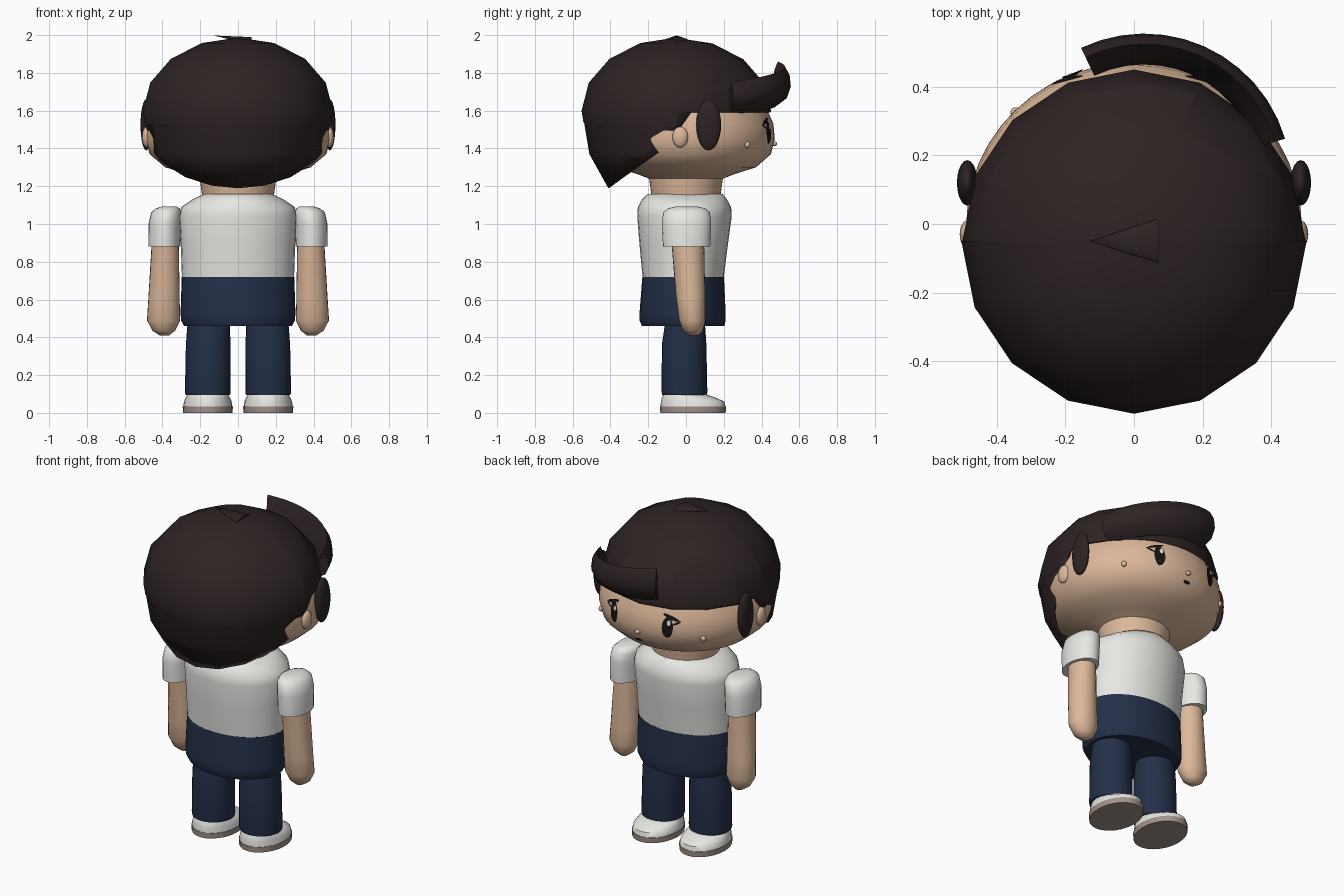
import bpy, bmesh
from math import sin, cos, pi, sqrt, radians
from mathutils import Vector

cube = bpy.data.objects.get("Cube")
if cube:
    bpy.data.objects.remove(cube, do_unlink=True)


def material(name, rgb):
    m = bpy.data.materials.new(name)
    m.use_nodes = True
    color = (*rgb, 1)
    m.diffuse_color = color
    m.node_tree.nodes["Principled BSDF"].inputs["Base Color"].default_value = color
    return m


HAIR = material("dark brown hair", (.027, .017, .017))
SKIN = material("skin", (.72, .48, .325))
SHIRT = material("white cloth", (.8, .8, .77))
NAVY = material("navy cloth", (.017, .029, .065))
SOLE = material("sole grey", (.36, .29, .25))
BLACK = material("black", (.008, .006, .006))


def finish(name, bm, mat, angle=50):
    mesh = bpy.data.meshes.new(name)
    bm.to_mesh(mesh)
    bm.free()
    mesh.materials.append(mat)
    ob = bpy.data.objects.new(name, mesh)
    bpy.context.collection.objects.link(ob)
    bpy.ops.object.select_all(action='DESELECT')
    ob.select_set(True)
    bpy.context.view_layer.objects.active = ob
    bpy.ops.object.shade_smooth_by_angle(angle=radians(angle))
    return ob


def skin_rings(name, rings, mat, angle=50):
    """Closed solid bridging equal-length loops of points."""
    bm = bmesh.new()
    loops = [[bm.verts.new(p) for p in ring] for ring in rings]
    n = len(loops[0])
    for a, b in zip(loops, loops[1:]):
        for i in range(n):
            j = (i + 1) % n
            bm.faces.new((a[i], a[j], b[j], b[i]))
    bm.faces.new(loops[0][::-1])
    bm.faces.new(loops[-1])
    bmesh.ops.recalc_face_normals(bm, faces=bm.faces[:])
    return finish(name, bm, mat, angle)


def tube(name, rows, mat, side=1, n=24, angle=50):
    """Stack of ellipses; each row is z, centre x, centre y, radius x, radius y."""
    rings = [[(side * (cx + rx * cos(2 * pi * i / n)), cy + ry * sin(2 * pi * i / n), z)
              for i in range(n)] for z, cx, cy, rx, ry in rows]
    return skin_rings(name, rings, mat, angle)


def ball(name, loc, size, mat):
    bm = bmesh.new()
    bmesh.ops.create_uvsphere(bm, u_segments=20, v_segments=12, radius=1)
    bmesh.ops.scale(bm, vec=size, verts=bm.verts)
    bmesh.ops.translate(bm, vec=loc, verts=bm.verts)
    return finish(name, bm, mat)


# Head and neck
WIDE = 1.04
HEAD = [(1.13, .18), (1.24, .195), (1.265, .26), (1.3, .37), (1.37, .45), (1.45, .47),
        (1.53, .463), (1.6, .432), (1.65, .41), (1.7, .38), (1.8, .25)]
tube("head", [(z, 0, 0, r * WIDE, r) for z, r in HEAD], SKIN, n=48)


def face_y(x, z):
    for (z0, r0), (z1, r1) in zip(HEAD, HEAD[1:]):
        if z0 <= z <= z1:
            r = r0 + (r1 - r0) * (z - z0) / (z1 - z0)
            return r * sqrt(1 - (x / (r * WIDE)) ** 2)


def decal(name, x, z, w, h, mat, lift, tilt=0):
    """Thin oval patch that follows the face."""
    bm = bmesh.new()

    def point(u, v):
        px, pz = x + u * cos(tilt) - v * sin(tilt), z + u * sin(tilt) + v * cos(tilt)
        return bm.verts.new((px, face_y(px, pz) + lift, pz))
    mid = point(0, 0)
    rim = [point(w * cos(-i * pi / 8), h * sin(-i * pi / 8)) for i in range(16)]
    for i in range(16):
        bm.faces.new((mid, rim[i], rim[(i + 1) % 16]))
    finish(name, bm, mat)


# Face details and ears
ball("nose", (0, .468, 1.425), (.016, .014, .013), SKIN)
decal("mouth", 0, 1.373, .024, .009, BLACK, .005)
for s, tag in ((1, "left"), (-1, "right")):
    decal(tag + "_eye", s * .18, 1.485, .03, .062, BLACK, .005)
    decal(tag + "_eye_shine", s * .18 - .008, 1.515, .01, .016, SHIRT, .008)
    decal(tag + "_eyelid", s * .195, 1.545, .05, .009, BLACK, .006, -s * .35)
    decal(tag + "_lash", s * .228, 1.515, .025, .006, BLACK, .006, s * .5)
    ball(tag + "_cheek", (s * .345, .325, 1.42), (.015, .015, .017), SKIN)
    ball(tag + "_ear", (s * .483, -.03, 1.46), (.025, .042, .055), SKIN)
    ball(tag + "_sideburn", (s * .486, .12, 1.525), (.03, .066, .135), HAIR)


# Hair shell trimmed to an outline seen from the side
def hair_sphere(grow=1.0):
    bm = bmesh.new()
    bmesh.ops.create_uvsphere(bm, u_segments=16, v_segments=8, radius=grow)
    for v in bm.verts:
        v.co = Vector((.5 * v.co.x, .5 * v.co.y - .05,
                       1.6 + v.co.z * (.385 if v.co.z > 0 else .6)))
    return bm


def cut(bm, co, no, clear=False):
    bmesh.ops.bisect_plane(bm, geom=bm.verts[:] + bm.edges[:] + bm.faces[:], dist=1e-5,
                           plane_co=co, plane_no=no, clear_inner=clear)


def hair_edge(y):
    nape = 1.19 + .71 * (y + .41)
    temple = 1.41 + 1.42 * (y + .1)
    return min(max(nape, temple), 1.59)


shell = hair_sphere()
cut(shell, (0, -.41, 1.19), (0, -.71, 1))
cut(shell, (0, -.1, 1.41), (0, -1.42, 1))
cut(shell, (0, 0, 1.59), (0, 0, 1))
low = []
for f in shell.faces:
    c = f.calc_center_median()
    if c.z < hair_edge(c.y):
        low.append(f)
bmesh.ops.delete(shell, geom=low, context='FACES')
hair = finish("hair_shell", shell, HAIR)
thick = hair.modifiers.new("thickness", 'SOLIDIFY')
thick.thickness = .015

# Upper hair layer with a zigzag edge at the back
layer = hair_sphere(1.006)
cut(layer, (0, 0, 1.535), (0, 0, 1), True)
cut(layer, (0, -.05, 0), (0, -1, 0), True)
bmesh.ops.subdivide_edges(layer, edges=[e for e in layer.edges if e.is_boundary
                          and max(v.co.z for v in e.verts) < 1.54], cuts=1)
for v in layer.verts:
    if v.is_boundary and v.co.z < 1.54 and len(v.link_edges) == 2:
        v.co.z -= .018
finish("hair_layer", layer, HAIR)

# Swept fringe: a crescent section carried along an arc
CRESCENT = [(-.03, 1), (-.006, .78), (0, .5), (-.02, .22), (-.08, 0),
            (-.09, .2), (-.065, .5), (-.05, .8)]
fringe = []
for k in range(13):
    t = k / 12
    a = radians(115.5 - 99 * t)
    bottom, top = 1.64 - .06 * t, 1.86 - .11 * t
    fringe.append([(.03 + (.428 + d) * cos(a), .127 + (.428 + d) * sin(a),
                    bottom + (top - bottom) * h) for d, h in CRESCENT])
skin_rings("fringe", fringe, HAIR)

# Tuft on the crown
bpy.ops.mesh.primitive_cone_add(vertices=12, radius1=.065, radius2=0, depth=.2,
                                location=(-.03, -.05, 1.984), rotation=(0, radians(-82), 0))
tuft = bpy.context.object
tuft.name = "crown_tuft"
tuft.scale = (.3, 1, 1)
tuft.data.materials.append(HAIR)
bpy.ops.object.shade_smooth_by_angle(angle=radians(50))

# Torso
tube("shirt", [(.72, 0, -.015, .297, .215), (.9, 0, -.012, .303, .235),
               (1.04, 0, -.008, .312, .25), (1.09, 0, -.008, .3, .247),
               (1.13, 0, -.008, .24, .225), (1.158, 0, -.005, .185, .2)], SHIRT, n=32)
tube("shorts", [(.46, 0, -.015, .285, .218), (.49, 0, -.018, .302, .228),
                (.53, 0, -.018, .304, .228), (.72, 0, -.015, .298, .216)], NAVY, n=32)

# Limbs and shoes
for s, tag in ((1, "left"), (-1, "right")):
    tube(tag + "_sleeve", [(.88, .39, .003, .085, .125), (1.0, .388, .003, .086, .13),
                           (1.06, .38, .003, .08, .124), (1.082, .372, .003, .064, .1),
                           (1.092, .365, .003, .04, .06)], SHIRT, s)
    tube(tag + "_arm", [(.41, .39, .04, .025, .025), (.435, .393, .037, .06, .052),
                        (.49, .394, .033, .088, .07), (.6, .392, .025, .083, .077),
                        (.95, .384, .007, .07, .088)], SKIN, s)
    tube(tag + "_leg", [(.095, .16, -.008, .118, .118), (.11, .16, -.008, .121, .121),
                        (.36, .158, -.01, .118, .118), (.48, .155, -.005, .112, .105)], NAVY, s)
    tube(tag + "_sole", [(0, .16, .037, .131, .173), (.033, .16, .037, .133, .175)], SOLE, s)
    tube(tag + "_shoe", [(.033, .16, .037, .13, .172), (.06, .16, .035, .126, .168),
                         (.08, .16, .015, .118, .143), (.1, .16, -.008, .105, .11)], SHIRT, s)
